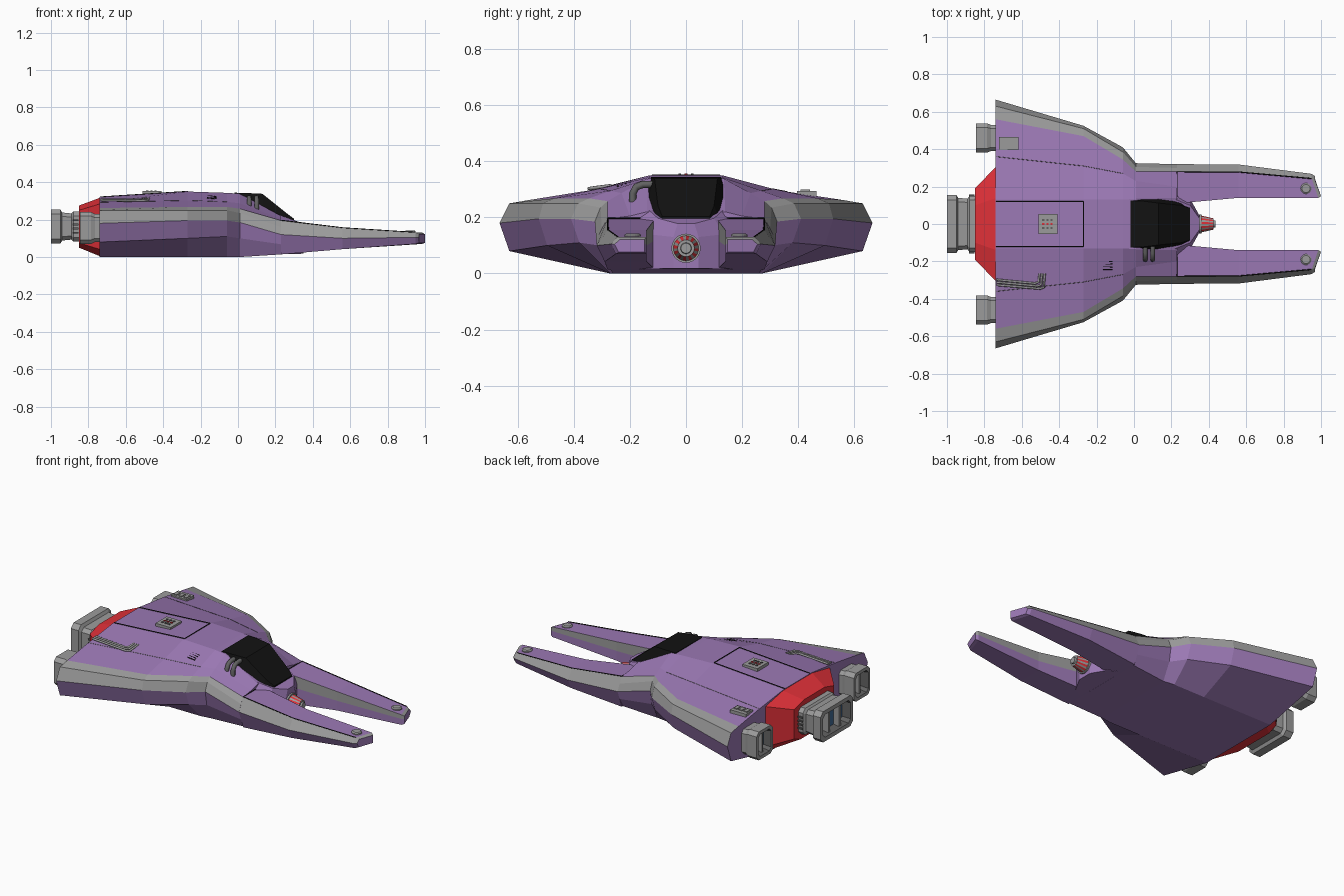
import bpy, bmesh, math
from mathutils import Vector
from mathutils.bvhtree import BVHTree

if "Cube" in bpy.data.objects:
    bpy.data.objects.remove(bpy.data.objects["Cube"])


def mat(name, r, g, b):
    m = bpy.data.materials.new(name)
    m.diffuse_color = (r, g, b, 1)
    m.use_nodes = True
    m.node_tree.nodes["Principled BSDF"].inputs["Base Color"].default_value = m.diffuse_color
    return m


PURPLE = mat("purple", .33, .19, .46)
GREY = mat("grey", .33, .33, .33)
RED = mat("red", .75, .03, .04)
BLACK = mat("black", .006, .006, .006)
BLUE = mat("blue", .05, .14, .3)
DARK = mat("dark_grey", .12, .12, .12)


def loft(name, rings, mats, pick=lambda seg, band: 0, caps=(0, 0)):
    """Skin closed rings of points; pick(seg, band) gives the material slot."""
    bm = bmesh.new()
    vs = [[bm.verts.new(p) for p in r] for r in rings]
    n = len(rings[0])
    for s in range(len(vs) - 1):
        for i in range(n):
            j = (i + 1) % n
            f = bm.faces.new((vs[s][i], vs[s][j], vs[s + 1][j], vs[s + 1][i]))
            f.material_index = pick(s, i)
    for ring, c in ((vs[0], caps[0]), (vs[-1], caps[1])):
        bm.faces.new(ring).material_index = c
    bmesh.ops.recalc_face_normals(bm, faces=bm.faces)
    me = bpy.data.meshes.new(name)
    bm.to_mesh(me)
    bm.free()
    for m in mats:
        me.materials.append(m)
    ob = bpy.data.objects.new(name, me)
    bpy.context.collection.objects.link(ob)
    return ob


def sym(x, half):
    """Ring at x, symmetric across y, from half-section (y, z) points."""
    return [(x, y, z) for y, z in half] + [(x, -y, z) for y, z in reversed(half)]


def box(name, x, y, z, sx, sy, sz, m):
    c = [(-1, -1), (1, -1), (1, 1), (-1, 1)]
    return loft(name, [[(x + a * sx / 2, y + b * sy / 2, z + k * sz / 2) for a, b in c]
                       for k in (-1, 1)], [m])


def tube(name, pts, r, m, res=2):
    cu = bpy.data.curves.new(name, 'CURVE')
    cu.dimensions = '3D'
    cu.bevel_depth = r
    cu.bevel_resolution = res
    cu.use_fill_caps = True
    sp = cu.splines.new('POLY')
    sp.points.add(len(pts) - 1)
    for q, p in zip(sp.points, pts):
        q.co = (*p, 1)
    cu.materials.append(m)
    ob = bpy.data.objects.new(name, cu)
    bpy.context.collection.objects.link(ob)


# Main hull with grey trim along the wing edges
hull_data = [
    (-.74, [(.13, .32), (.36, .292), (.56, .262), (.63, .25), (.665, .18), (.63, .08), (.27, 0)]),
    (-.27, [(.13, .35), (.31, .302), (.47, .268), (.51, .25), (.525, .195), (.495, .1), (.27, 0)]),
    (-.06, [(.13, .343), (.27, .295), (.345, .268), (.385, .25), (.41, .195), (.38, .11), (.27, 0)]),
    (.01, [(.135, .338), (.23, .287), (.28, .258), (.305, .235), (.325, .185), (.31, .1), (.26, 0)]),
    (.23, [(.14, .22), (.2, .205), (.28, .195), (.3, .16), (.32, .12), (.3, .068), (.27, .014)]),
]
hull = loft("hull", [sym(x, h) for x, h in hull_data], [PURPLE, GREY],
            lambda s, i: 1 if i in (2, 3, 9, 10) else 0)
tree = BVHTree.FromPolygons([v.co for v in hull.data.vertices],
                            [p.vertices for p in hull.data.polygons])


def drape(x, y, up=0):
    hit = tree.ray_cast(Vector((x, y, 1)), Vector((0, 0, -1)))[0]
    return (x, y, (hit.z if hit else .2) + up)


# Pointed nose between the prongs
loft("nose", [sym(.2, [(.14, .233), (.19, .2), (.19, .014)]),
              sym(.3, [(.1, .197), (.135, .14), (.135, .016)]),
              sym(.35, [(.03, .178), (.045, .13), (.045, .018)])], [PURPLE])

# Canopy
loft("canopy", [sym(-.02, [(.125, .344), (.132, .3)]), sym(.05, [(.122, .342), (.142, .29)]),
                sym(.13, [(.112, .338), (.14, .25)]), sym(.25, [(.1, .242), (.125, .18)]),
                sym(.3, [(.085, .204), (.09, .16)])], [BLACK])
for i, x in enumerate((.06, .1)):
    tube(f"canopy_hose_{i}", [(x, -.11, .318), (x, -.155, .317), (x, -.178, .308),
                              (x, -.19, .285), (x, -.19, .25)], .013, DARK)

# Red tail block
loft("tail_block", [sym(-.735, [(.14, .318), (.31, .285), (.31, .04), (.24, .003)]),
                    sym(-.85, [(.1, .275), (.19, .25), (.19, .075), (.13, .05)])], [RED])


def engine(name, cy, cz, prof):
    """Chamfered box nozzle: prof is (x, half width, half height); last cap glows blue."""
    rings = []
    for x, w, h in prof:
        c = min(w, h) * .28
        q = [(w, h - c), (w - c, h), (c - w, h), (-w, h - c),
             (-w, c - h), (c - w, -h), (w - c, -h), (w, c - h)]
        rings.append([(x, cy + a, cz + b) for a, b in q])
    loft(name, rings, [GREY, BLUE, DARK],
         lambda s, i: 2 if s == len(prof) - 2 else 0, (0, 1))


# Engines
engine("main_engine", 0, .163, [(-.84, .15, .08), (-.88, .15, .08), (-.89, .135, .07),
                                (-.94, .14, .075), (-.95, .155, .092), (-1, .155, .092),
                                (-1, .13, .068), (-.95, .12, .06)])
for i, y in enumerate((-.05, .05)):
    box(f"main_engine_divider_{i}", -.965, y, .163, .04, .018, .13, GREY)
for sy in (-1, 1):
    engine("side_engine", sy * .46, .155, [(-.73, .07, .075), (-.765, .07, .075), (-.785, .078, .085),
                                           (-.845, .078, .085), (-.845, .06, .066), (-.8, .05, .055)])
    box("side_engine_divider", -.815, sy * .46, .155, .03, .012, .12, GREY)
    for k in range(4):
        box("engine_slat", -.867, sy * .153, .13 + k * .022, .03, .012, .009, DARK)

# Prongs with grey sides, panel seams and tip lamps
prong_data = [(.23, .23, .11, .28, .32, .28, .195, .12, .014),
              (.56, .56, .14, .28, .318, .29, .155, .1, .042),
              (.95, .985, .14, .245, .268, .25, .13, .105, .07),
              (.968, 1.0, .148, .235, .255, .24, .122, .104, .076)]
for sy in (-1, 1):
    rings = []
    for xo, xi, yi, yt, ym, yb, zt, zm, zb in prong_data:
        q = [(xi, yi, zt), (xo, yt, zt), (xo, ym, zm), (xo, yb, zb), (xi, yi, zb), (xi, yi, zm)]
        rings.append([(x, sy * y, z) for x, y, z in q])
    loft("prong", rings, [PURPLE, GREY],
         lambda s, i: 1 if i in (1, 5) or (s == 2 and i == 0) else 0)
    tube("prong_seam", [(x, sy * y, z) for x, y, z in
                        [(.23, .13, .197), (.23, .279, .196), (.56, .278, .156), (.95, .243, .131)]],
         .003, BLACK, 0)
    lamp = [[(.92 + r * math.cos(a * math.pi / 10), sy * .19 + r * math.sin(a * math.pi / 10), z)
             for a in range(20)] for r, z in ((.029, .125), (.029, .138), (.022, .143))]
    loft("prong_lamp", lamp, [GREY])
    # Wing panel seams
    tube("wing_seam", [drape(x, sy * y) for x, y in ((-.738, .36), (-.27, .31), (-.06, .27))],
         .0015, DARK, 0)
    tube("deck_seam", [drape(x, sy * .12) for x in (-.738, -.27)], .0035, BLACK, 0)
tube("deck_cross_seam", [drape(-.27, -.12), drape(-.27, .12)], .0035, BLACK, 0)

# Nose gun with striped barrel
N = 24
gun = [[(x, r * math.cos(a * math.tau / N), .09 + r * math.sin(a * math.tau / N)) for a in range(N)]
       for x, r in ((.33, .052), (.36, .052), (.36, .045), (.425, .03), (.425, .02), (.435, .018))]
loft("nose_gun", gun, [GREY, RED], lambda s, i: 1 if s == 2 and i % 2 else 0)

# Deck hatch with buttons
zc = drape(-.46, 0)[2]
box("deck_hatch", -.46, 0, zc, .1, .105, .03, GREY)
for i in range(3):
    for j in range(3):
        box("hatch_button", -.485 + i * .022, -.022 + j * .022, zc + .016, .012, .01, .006,
            RED if j == 1 else DARK)

# Wing box, pipes and vent
x, y, z = drape(-.67, .43)
box("wing_box", x, y, z, .105, .07, .024, GREY)
for i in range(3):
    box("wing_box_cell", x - .033 + i * .033, y - .005, z + .013, .022, .035, .008, GREY)
for i in range(3):
    d = i * .014
    tube(f"wing_pipe_{i}", [drape(px, py, .008) for px, py in
                            ((-.765 + .03, -.298 - d), (-.53 + d, -.318 - d),
                             (-.51 + d, -.31 - d), (-.505 + d, -.265))], .006, GREY)
for i in range(4):
    tube(f"vent_slat_{i}", [drape(-.165, -.2 - i * .014, .002), drape(-.115, -.2 - i * .014, .002)],
         .004, BLACK, 0)
